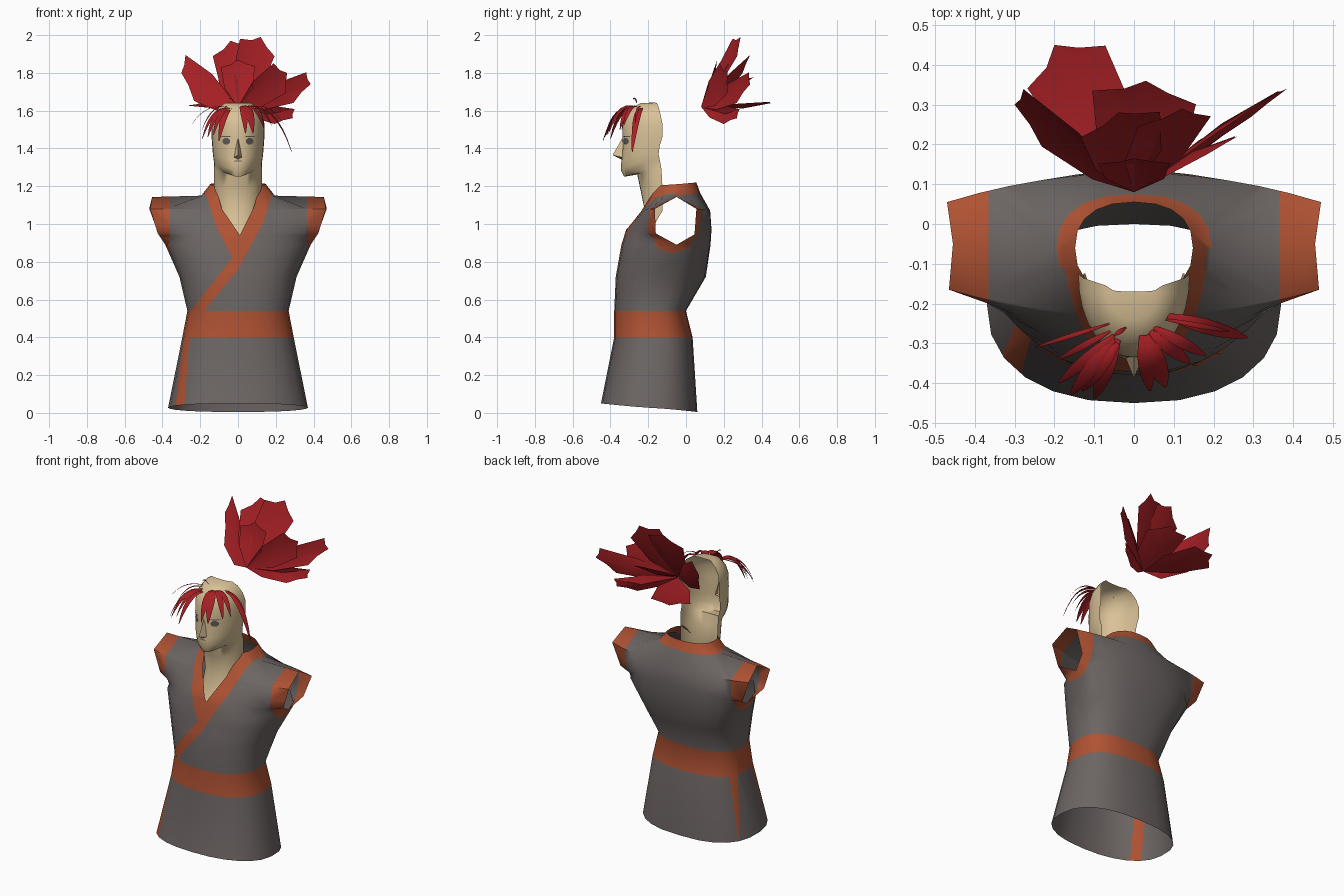
import bpy, bmesh, math
from mathutils import Vector
from mathutils.bvhtree import BVHTree

cube = bpy.data.objects.get("Cube")
if cube:
    bpy.data.objects.remove(cube, do_unlink=True)


def material(name, rgb):
    m = bpy.data.materials.new(name)
    m.use_nodes = True
    m.diffuse_color = (*rgb, 1)
    bsdf = next(n for n in m.node_tree.nodes if n.type == 'BSDF_PRINCIPLED')
    bsdf.inputs["Base Color"].default_value = (*rgb, 1)
    bsdf.inputs["Roughness"].default_value = 0.8
    return m


GREY = material("grey cloth", (.15, .13, .125))
ORANGE = material("orange trim", (.43, .085, .033))
SKIN = material("skin", (.70, .54, .31))
RED = material("red petal", (.38, .014, .018))
DARK = material("eye grey", (.12, .105, .1))


def finish(bm, name, mats, angle=40, weld=True):
    if weld:
        bmesh.ops.remove_doubles(bm, verts=bm.verts, dist=.0005)
        bmesh.ops.recalc_face_normals(bm, faces=bm.faces)
    mesh = bpy.data.meshes.new(name)
    bm.to_mesh(mesh)
    bm.free()
    for m in mats:
        mesh.materials.append(m)
    ob = bpy.data.objects.new(name, mesh)
    bpy.context.collection.objects.link(ob)
    bpy.ops.object.select_all(action='DESELECT')
    ob.select_set(True)
    bpy.context.view_layer.objects.active = ob
    bpy.ops.object.shade_smooth_by_angle(angle=math.radians(angle))
    return ob


def loft(bm, rows):
    """Skin a list of point rows; a shorter row only covers its own columns."""
    vs = [[bm.verts.new(p) for p in row] for row in rows]
    for a, b in zip(vs, vs[1:]):
        for j in range(min(len(a), len(b)) - 1):
            bm.faces.new((a[j], a[j + 1], b[j + 1], b[j]))


def quarter(w, yc, ys, zc, zs, n, p=.85):
    """Quarter of a rounded ring, from the centre line to the side."""
    pts = []
    for j in range(n + 1):
        a = j / n * math.pi / 2
        s, c = math.sin(a), max(math.cos(a), 0)
        pts.append(Vector((w * s ** p, ys + (yc - ys) * c ** p, zs + (zc - zs) * c)))
    return pts


def sweep(centre, edge, n):
    """Row from the centre line out to the armhole edge."""
    c, e = Vector(centre), Vector(edge)
    pts = [c.lerp(e, j / n) for j in range(n + 1)]
    for j, q in enumerate(pts):
        q.y = c.y + (e.y - c.y) * (j / n) ** 2
    return pts


# Tunic: front and back panels of each half, meeting at side and shoulder
N = 6
# front z, back z, half width, front y, back y, side y
LOWER = [(.05, .005, .37, -.45, .06, -.2), (.4, .4, .295, -.38, .035, -.17),
         (.54, .54, .268, -.38, 0, -.17), (.72, .72, .31, -.372, .105, -.14),
         (.89, .89, .385, -.342, .13, -.05)]
bm = bmesh.new()
for side in (1, -1):
    for front in (True, False):
        rows = [quarter(w, yf if front else yb, ys, zf if front else zb, (zf + zb) / 2, N,
                        .87 if front else .78)
                for zf, zb, w, yf, yb, ys in LOWER]
        if front:
            rows.append(sweep((0, -.317, .97), (.425, -.16, .95), N))
            rows.append(sweep((0, -.236, 1.07), (.465, -.165, 1.08), N))
        else:
            rows.append(sweep((0, .135, .97), (.42, .045, .945), N))
            rows.append(sweep((0, .128, 1.07), (.47, .055, 1.08), N))
        neck = quarter(.195, -.2 if front else .075, -.06, 1.15 if front else 1.165, 1.15, N - 1)
        rows.append(neck + [Vector((.455, -.05, 1.143))])
        rows.append(quarter(.148, -.18 if front else .055, -.06, 1.2 if front else 1.22, 1.21, N - 1))
        loft(bm, [[(side * q.x, q.y, q.z) for q in r] for r in rows])
bmesh.ops.remove_doubles(bm, verts=bm.verts, dist=.0005)


def cut(test, co, no):
    faces = [f for f in bm.faces if test(f.calc_center_median())]
    geom = set(faces)
    for f in faces:
        geom.update(f.edges)
        geom.update(f.verts)
    bmesh.ops.bisect_plane(bm, geom=list(geom), plane_co=co, plane_no=no, dist=1e-5)


def is_front(c):
    return c.y < -.06


def x_at(line, z):
    for (xa, za), (xb, zb) in zip(line, line[1:]):
        if zb <= z <= za:
            return xa + (xb - xa) * (za - z) / (za - zb)
    return None


# Wrap lines as (x, z): lapel edges, neck opening, skirt stripe
LAPEL_L = [(.21, 1.25), (.13, 1), (0, .76), (-.18, .54)]
LAPEL_R = [(-.2, 1.25), (-.12, 1), (-.03, .82), (-.25, .54)]
OPEN_L = [(.135, 1.25), (.08, 1.08), (.01, .94)]
OPEN_R = [(-.135, 1.25), (-.085, 1.08), (.01, .94)]
STRIPE_IN = [(-.258, .4), (-.287, 0)]
STRIPE_OUT = [(-.288, .4), (-.335, 0)]
LINES = [LAPEL_L, LAPEL_R, OPEN_L, OPEN_R, STRIPE_IN, STRIPE_OUT]
for z in sorted({p[1] for line in LINES for p in line}):
    cut(is_front, (0, 0, z), (0, 0, 1))
for line in LINES:
    for (xa, za), (xb, zb) in zip(line, line[1:]):
        cut(lambda c: is_front(c) and zb < c.z < za, (xa, 0, za), (za - zb, 0, xb - xa))
CUFF = .365
for x in (CUFF, -CUFF):
    cut(lambda c: c.z > .8, (x, 0, 1), (1, 0, 0))


def between(c, left, right):
    a, b = x_at(left, c.z), x_at(right, c.z)
    return is_front(c) and a is not None and b is not None and a < c.x < b


opening = []
for f in bm.faces:
    c = f.calc_center_median()
    belt = .4 < c.z < .54
    collar = c.z > 1.16
    cuff = abs(c.x) > CUFF and c.z > .86
    wrap = between(c, LAPEL_R, LAPEL_L) or between(c, STRIPE_OUT, STRIPE_IN)
    f.material_index = int(belt or collar or cuff or wrap)
    if between(c, OPEN_R, OPEN_L):
        opening.append(f)
bmesh.ops.delete(bm, geom=opening, context='FACES')
finish(bm, "tunic", [GREY, ORANGE], 65)

# Head and neck: a mask open at the back
# z, rise toward the sides, half width, front y, back y, pointedness
FACE = [(.92, .02, .1, -.297, -.2, 1), (1.07, 0, .122, -.218, -.125, 1), (1.2, 0, .127, -.245, -.125, 1),
        (1.262, .03, .128, -.258, -.13, 1), (1.25, .07, .126, -.328, -.135, 1.15),
        (1.285, .06, .13, -.345, -.14, 1.1), (1.34, .03, .133, -.342, -.145, 1),
        (1.41, 0, .136, -.335, -.14, .95), (1.46, 0, .14, -.336, -.125, .95),
        (1.53, 0, .14, -.335, -.125, .95), (1.58, 0, .128, -.315, -.135, .95),
        (1.62, 0, .1, -.28, -.145, .95), (1.64, 0, .07, -.24, -.155, .95),
        (1.643, 0, .055, -.17, -.165, 1)]
bm = bmesh.new()
rows = []
for z, rise, w, yf, yb, point in FACE:
    half = quarter(w, yf, yb, z, z, 8, point)
    for j, q in enumerate(half):
        q.z += rise * math.sin(j / 8 * math.pi / 2) ** 2
    rows.append([Vector((-q.x, q.y, q.z)) for q in half[:0:-1]] + half)
loft(bm, rows)
tree = BVHTree.FromBMesh(bm)
finish(bm, "head", [SKIN], 60)

# Nose wedge
bm = bmesh.new()
bridge, tip, base = [bm.verts.new(p) for p in
                     ((0, -.334, 1.46), (0, -.388, 1.365), (0, -.338, 1.34))]
for s in (1, -1):
    wing = bm.verts.new((s * .026, -.325, 1.35))
    bm.faces.new((bridge, tip, wing))
    bm.faces.new((tip, base, wing))
finish(bm, "nose", [SKIN], 60)


# Eyes, brows and mouth: thin plates laid on the face
def plate(name, x, z, rx, rz, mat):
    bm = bmesh.new()
    vs = []
    for i in range(10):
        a = i * math.tau / 10
        p = Vector((x + rx * math.cos(a), -1, z + rz * math.sin(a)))
        hit = tree.ray_cast(p, Vector((0, 1, 0)))[0]
        vs.append(bm.verts.new((p.x, (hit.y if hit else -.3) - .004, p.z)))
    bm.faces.new(vs)
    finish(bm, name, [mat])


for s, label in ((1, "left"), (-1, "right")):
    plate(label + "_eye", s * .062, 1.438, .021, .018, DARK)
    plate(label + "_brow", s * .064, 1.463, .028, .003, DARK)
plate("mouth", 0, 1.333, .024, .003, DARK)

# Fringe: arched, tapering leaves (root, tip, half width)
FRINGE = [((-.05, -.28, 1.61), (-.19, -.4, 1.45), .015), ((-.05, -.29, 1.61), (-.16, -.43, 1.46), .018),
          ((-.04, -.29, 1.6), (-.1, -.44, 1.44), .02), ((-.06, -.27, 1.62), (-.19, -.34, 1.5), .009),
          ((-.04, -.3, 1.61), (-.13, -.42, 1.47), .018),
          ((.02, -.28, 1.62), (.04, -.42, 1.48), .02), ((.03, -.28, 1.62), (.08, -.41, 1.48), .025),
          ((.04, -.27, 1.62), (.14, -.35, 1.5), .018), ((.05, -.26, 1.62), (.18, -.33, 1.52), .015),
          ((.08, -.23, 1.61), (.285, -.285, 1.38), .019), ((-.06, -.25, 1.62), (-.25, -.31, 1.52), .006),
          ((.08, -.24, 1.62), (.24, -.27, 1.53), .007), ((-.02, -.26, 1.64), (-.05, -.28, 1.66), .006)]
bm = bmesh.new()
for root, tip, width in FRINGE:
    a, b = Vector(root), Vector(tip)
    mid = Vector((a.x * .4 + b.x * .6, a.y * .4 + b.y * .6, max(a.z, b.z) + .02))
    across = (b - a).cross(Vector((0, 0, 1))).normalized()
    rows = []
    for i in range(8):
        t = i / 7
        p = a * (1 - t) ** 2 + mid * 2 * t * (1 - t) + b * t * t
        w = width * math.sin(math.pi * (.08 + .9 * t)) ** .8
        rows.append([p - across * w, p + Vector((0, 0, w * .4)), p + across * w])
    loft(bm, rows)
finish(bm, "fringe", [RED], 60, weld=False)

# Flower behind the head: ragged cupped petals (tip, half-width vector)
HEART = Vector((0, .08, 1.62))
RIM = [(.4, -.8), (.84, -1), (.9, -.4), (1, 0), (.92, .45), (.86, 1), (.4, .85)]
PETALS = [((-.3, .3, 1.8), (-.02, .07, .12)), ((-.2, .45, 1.64), (.1, .05, .01)),
          ((-.04, .28, 1.97), (.1, .03, .025)), ((.12, .29, 1.99), (.09, .01, -.05)),
          ((.26, .22, 1.8), (.03, .02, -.08)), ((.385, .34, 1.74), (.03, .03, .08)),
          ((.29, .27, 1.56), (.05, .04, .04)), ((0, .165, 1.87), (.09, 0, 0)),
          ((.03, .36, 1.78), (.13, -.02, -.02))]
bm = bmesh.new()
for tip, half in PETALS:
    axis, wide = Vector(tip) - HEART, Vector(half)
    cup = axis.cross(wide).normalized() * .02
    if cup.y < 0:
        cup = -cup
    heart = bm.verts.new(HEART)
    middle = bm.verts.new(HEART + axis * .6 + cup)
    rim = [bm.verts.new(HEART + axis * u + wide * v) for u, v in RIM]
    loop = [heart] + rim + [heart]
    for p, q in zip(loop, loop[1:]):
        bm.faces.new((middle, p, q))
finish(bm, "flower", [RED], 25, weld=False)
